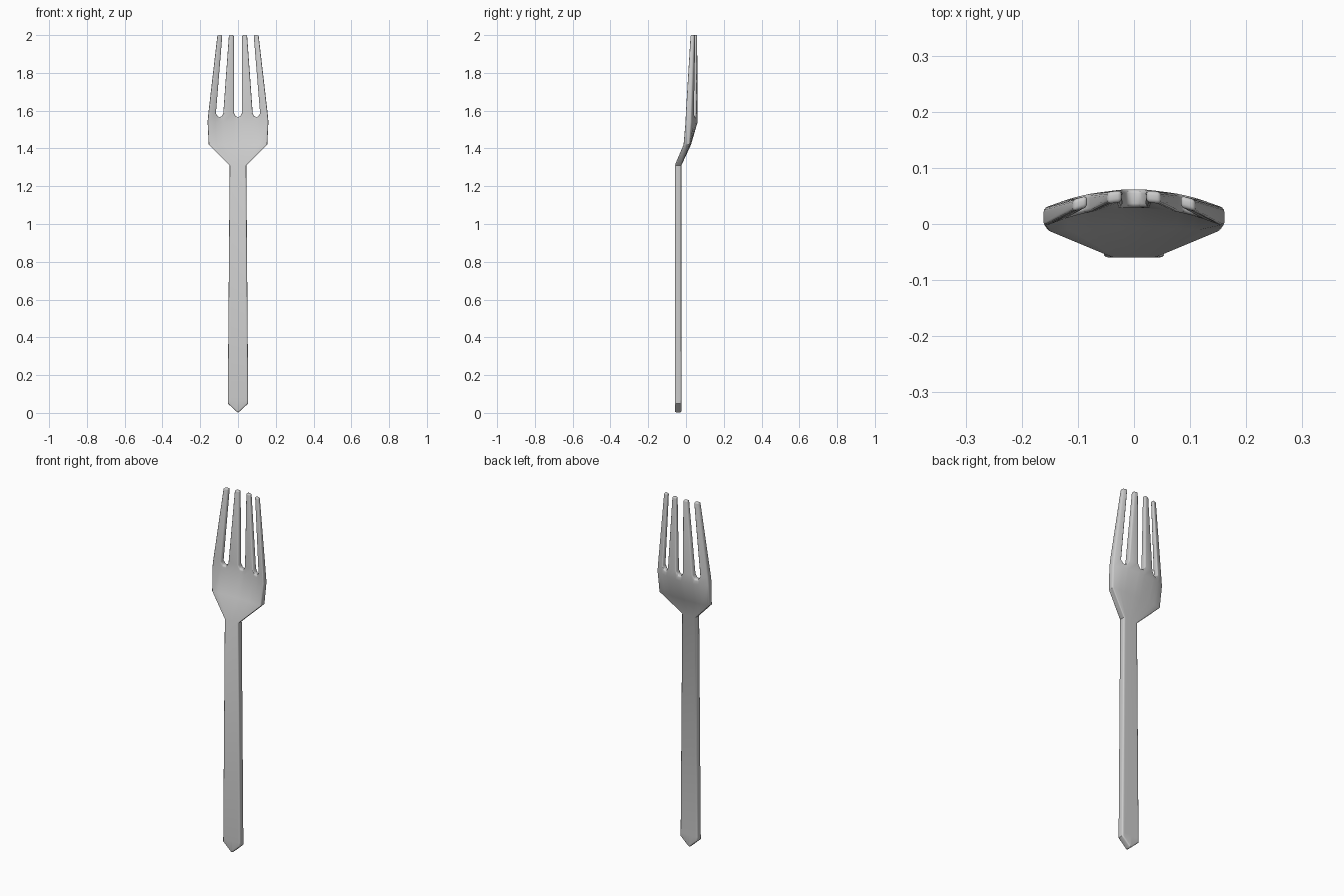
import bpy, bmesh

if "Cube" in bpy.data.objects:
    bpy.data.objects.remove(bpy.data.objects["Cube"])

# Column positions at the tine roots (right half), with the height of the U-shaped slot bottoms
half = [0, 0.010, 0.020, 0.078, 0.088, 0.106, 0.117, 0.157]
root_z = [1.567, 1.567, 1.585, 1.585, 1.567, 1.567, 1.585, 1.585]
tip_x = {2: 0.022, 3: 0.048, 6: 0.083, 7: 0.109}
cols = [(-1, i) for i in range(7, 0, -1)] + [(1, i) for i in range(8)]

# Profile rows: z, half width, centre y, edge y, thickness
rows = [
    (0.00, 0.054, -0.042, -0.042, 0.035),
    (0.07, 0.054, -0.042, -0.042, 0.035),
    (1.31, 0.044, -0.042, -0.042, 0.035),
    (1.42, 0.155, 0.010, 0.003, 0.033),
    (1.54, 0.161, 0.045, 0.012, 0.033),
    (1.585, 0.157, 0.046, 0.013, 0.032),
    (2.00, 0.109, 0.050, 0.033, 0.021),
]
ROOT, TIP = 5, 6


def point(r, c, side):
    """Point on the front (side -1) or back (side 1) of the fork."""
    z, hw, yc, ye, t = rows[r]
    sign, i = cols[c]
    f = half[i] / half[-1]
    x = f * hw
    if r == 0:
        z = 0.05 * f
    elif r == ROOT:
        z = root_z[i]
    elif r == TIP:
        x = tip_x[i]
    y = yc + (ye - yc) * (x / hw) ** 2 + side * t / 2
    return sign * x, y, z


bm = bmesh.new()
cache = {}


def vert(key, side):
    if (key, side) not in cache:
        cache[key, side] = bm.verts.new(point(*key, side))
    return cache[key, side]


# Handle and bowl are full rows; above the roots only the four tines continue
cells = []
for r in range(len(rows) - 1):
    for c in range(len(cols) - 1):
        pair = {cols[c][1], cols[c + 1][1]}
        if r < ROOT or pair in ({2, 3}, {6, 7}):
            cells.append([(r, c), (r, c + 1), (r + 1, c + 1), (r + 1, c)])

edges = set()
for q in cells:
    bm.faces.new([vert(k, -1) for k in q])
    bm.faces.new([vert(k, 1) for k in reversed(q)])
    edges.update((q[i], q[(i + 1) % 4]) for i in range(4))

# Side walls along the outline
for a, b in edges:
    if (b, a) not in edges:
        bm.faces.new([vert(b, -1), vert(a, -1), vert(a, 1), vert(b, 1)])

bmesh.ops.recalc_face_normals(bm, faces=bm.faces)
mesh = bpy.data.meshes.new("fork")
bm.to_mesh(mesh)
bm.free()
fork = bpy.data.objects.new("fork", mesh)
bpy.context.collection.objects.link(fork)

# Rounded rim
bevel = fork.modifiers.new("rounded_rim", 'BEVEL')
bevel.width = 0.007
bevel.segments = 3
bevel.limit_method = 'ANGLE'
bevel.angle_limit = 1.0
bevel.use_clamp_overlap = False

bpy.context.view_layer.objects.active = fork
fork.select_set(True)
bpy.ops.object.modifier_apply(modifier=bevel.name)
bpy.ops.object.shade_smooth_by_angle(angle=0.7)
